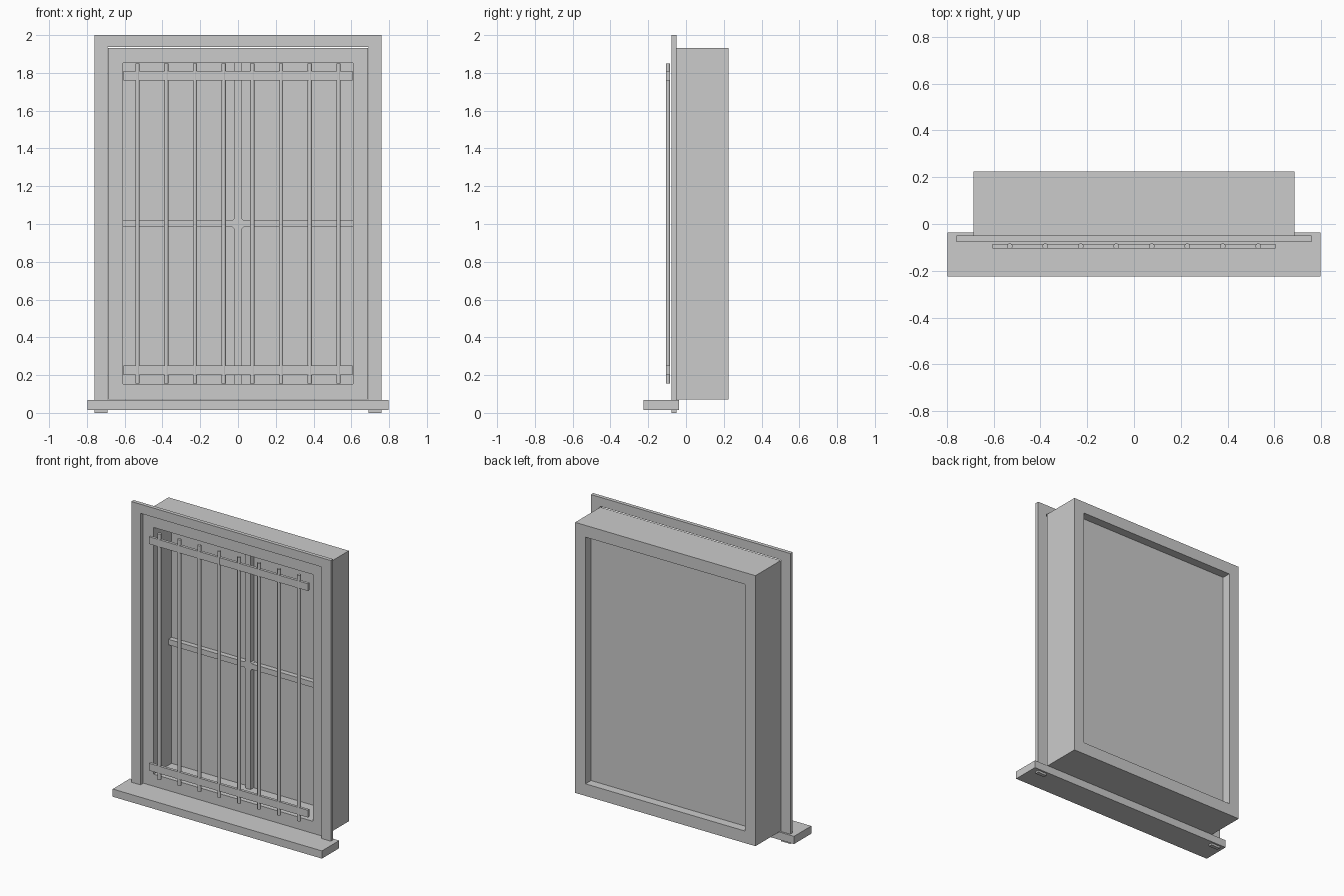
import bpy, bmesh, math

if "Cube" in bpy.data.objects:
    bpy.data.objects.remove(bpy.data.objects["Cube"])


def finish(name, bm):
    bmesh.ops.recalc_face_normals(bm, faces=bm.faces)
    me = bpy.data.meshes.new(name)
    bm.to_mesh(me)
    bm.free()
    ob = bpy.data.objects.new(name, me)
    bpy.context.collection.objects.link(ob)
    return ob


def extrude_y(bm, faces, depth):
    geo = bmesh.ops.extrude_face_region(bm, geom=faces, use_keep_orig=True)["geom"]
    bmesh.ops.translate(bm, vec=(0, depth, 0),
                        verts=[g for g in geo if isinstance(g, bmesh.types.BMVert)])


def prism(name, pts, y0, y1):
    """Extrude an x-z outline from y0 to y1."""
    bm = bmesh.new()
    face = bm.faces.new([bm.verts.new((x, y0, z)) for x, z in pts])
    extrude_y(bm, [face], y1 - y0)
    return finish(name, bm)


def rect(hw, z0, z1):
    return [(-hw, z0), (hw, z0), (hw, z1), (-hw, z1)]


def ring(name, outer, inner, y0, y1):
    """Rectangular frame with an open middle."""
    bm = bmesh.new()
    a = [bm.verts.new((x, y0, z)) for x, z in outer]
    b = [bm.verts.new((x, y0, z)) for x, z in inner]
    faces = [bm.faces.new((a[i], a[(i + 1) % 4], b[(i + 1) % 4], b[i])) for i in range(4)]
    extrude_y(bm, faces, y1 - y0)
    return finish(name, bm)


# Deep window box and the pane set in it
ring("window_frame", rect(0.687, 0.07, 1.933), rect(0.608, 0.153, 1.852), -0.05, 0.225)
prism("glass_pane", rect(0.608, 0.153, 1.852), 0.145, 0.165)

# Cross-shaped glazing bar with small chamfers at the crossing
w, c, zc = 0.019, 0.01, 1.002
cross = []
for sx, sz in ((1, 1), (-1, 1), (-1, -1), (1, -1)):
    end_z = 1.852 if sz > 0 else 0.153
    corner = [(sx * 0.608, zc + sz * w), (sx * (w + c), zc + sz * w),
              (sx * w, zc + sz * (w + c)), (sx * w, end_z)]
    cross += corner if sx * sz > 0 else corner[::-1]
prism("glazing_bars", cross, 0.11, 0.145)

# Surround: upside-down U whose feet pass through the sill
prism("outer_trim", [(-0.76, 0), (-0.69, 0), (-0.69, 1.937), (0.69, 1.937),
                     (0.69, 0), (0.76, 0), (0.76, 2), (-0.76, 2)], -0.076, -0.05)
prism("sill", rect(0.797, 0.014, 0.067), -0.225, -0.037)

# Security grille: two flat rails and eight upright bars
for name, z in (("lower_rail", 0.2), ("upper_rail", 1.76)):
    prism(name, rect(0.606, z, z + 0.05), -0.105, -0.086)
for i in range(8):
    bpy.ops.mesh.primitive_cylinder_add(
        vertices=8, radius=0.0125, depth=1.695,
        location=((i - 3.5) * 0.152, -0.0955, 1.0025), rotation=(0, 0, math.pi / 8))
    bpy.context.object.name = f"grille_bar_{i + 1}"
    bpy.ops.object.shade_smooth_by_angle(angle=math.radians(50))
